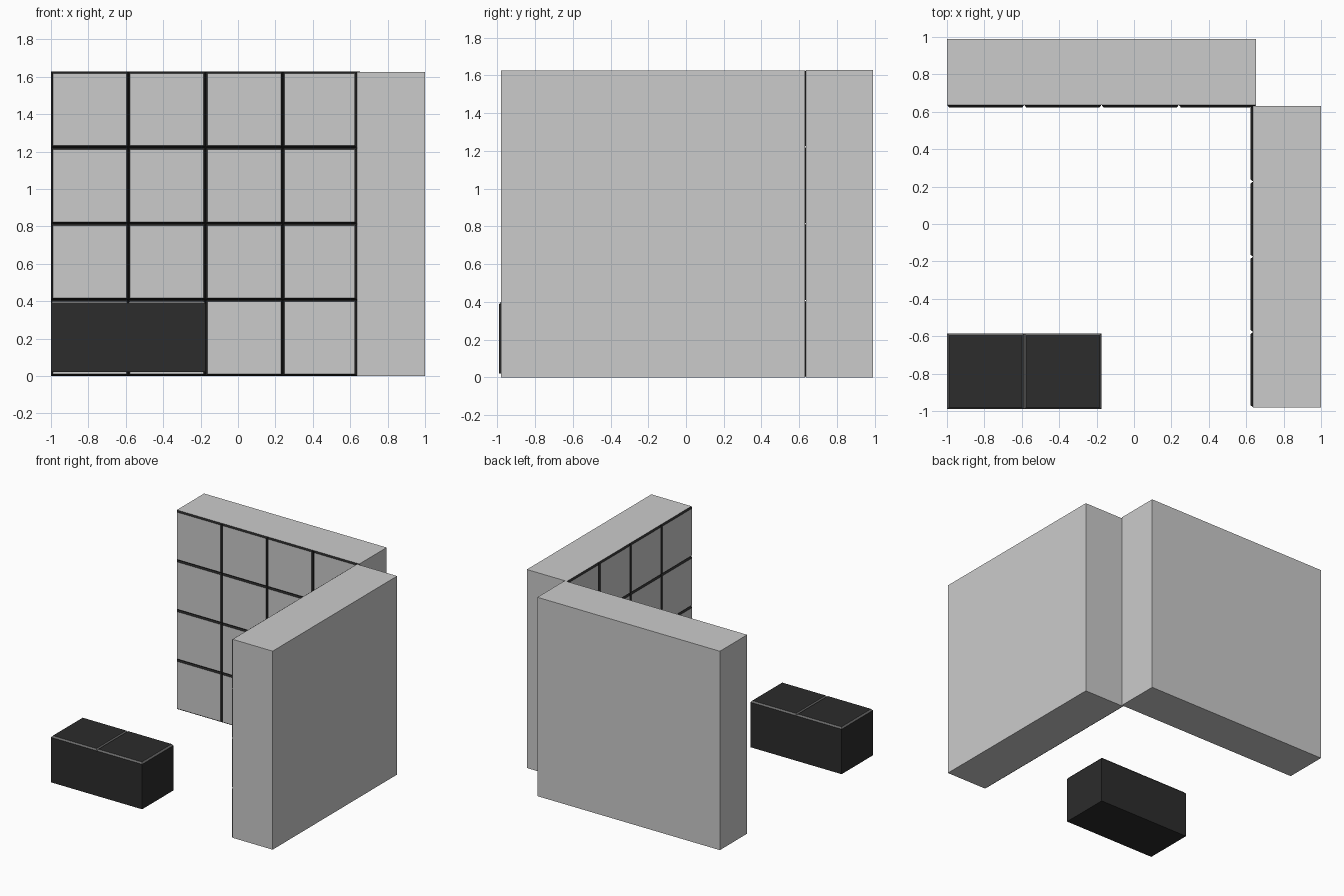
import bpy, bmesh
from mathutils import Vector

if "Cube" in bpy.data.objects:
    bpy.data.objects.remove(bpy.data.objects["Cube"])


def material(name, v):
    m = bpy.data.materials.new(name)
    m.diffuse_color = (v, v, v, 1)
    m.use_nodes = True
    m.node_tree.nodes["Principled BSDF"].inputs["Base Color"].default_value = m.diffuse_color
    return m


black = material("black_trim", 0.015)
charcoal = material("charcoal", 0.025)
mid_grey = material("mid_grey", 0.15)
INSET, RISE = 0.01, 0.013


def finish(name, bm, mats):
    bmesh.ops.recalc_face_normals(bm, faces=bm.faces)
    me = bpy.data.meshes.new(name)
    bm.to_mesh(me)
    bm.free()
    for m in mats:
        me.materials.append(m)
    ob = bpy.data.objects.new(name, me)
    bpy.context.collection.objects.link(ob)
    return ob


def box(name, lo, hi, mat=None):
    bm = bmesh.new()
    bmesh.ops.create_cube(bm, size=1)
    for v in bm.verts:
        v.co = [(a + b) / 2 + c * (b - a) for a, b, c in zip(lo, hi, v.co)]
    finish(name, bm, [mat] if mat else [])


def tiles(name, origin, u, v, n, nu, nv, face_mat, rim_mat):
    """Grid of shallow bevelled tiles spanning u and v, rising along n."""
    o, u, v, n = map(Vector, (origin, u, v, n))
    ud, vd = u.normalized(), v.normalized()
    w, h = u.length / nu, v.length / nv
    for i in range(nu):
        for j in range(nv):
            bm = bmesh.new()

            def ring(s, lift):
                return [bm.verts.new(o + ud * (i * w + a) + vd * (j * h + b) + n * lift)
                        for a, b in ((s, s), (w - s, s), (w - s, h - s), (s, h - s))]
            base, top = ring(0, 0), ring(INSET, RISE)
            bm.faces.new(base).material_index = 1
            bm.faces.new(top).material_index = 0
            for k in range(4):
                l = (k + 1) % 4
                bm.faces.new((base[k], base[l], top[l], top[k])).material_index = 1
            finish(f"{name}_{i}_{j}", bm, [face_mat, rim_mat])


# Back wall: cabinet with 4 x 4 tiles facing the front
box("back_wall", (-1, 0.637, 0), (0.653, 0.99, 1.628))
tiles("back_tile", (-1, 0.637, 0), (1.653, 0, 0), (0, 0, 1.628), (0, -1, 0), 4, 4, None, black)

# Right wall: cabinet with 4 x 4 tiles facing left
box("right_wall", (0.637, -0.98, 0), (1, 0.63, 1.625))
tiles("right_tile", (0.637, -0.98, 0), (0, 1.61, 0), (0, 0, 1.625), (-1, 0, 0), 4, 4, None, black)

# Floor unit: dark block with two tiles on top
box("floor_unit", (-1, -0.99, 0.02), (-0.175, -0.585, 0.388), charcoal)
tiles("floor_tile", (-1, -0.99, 0.388), (0.825, 0, 0), (0, 0.405, 0), (0, 0, 1), 2, 1, charcoal, mid_grey)
